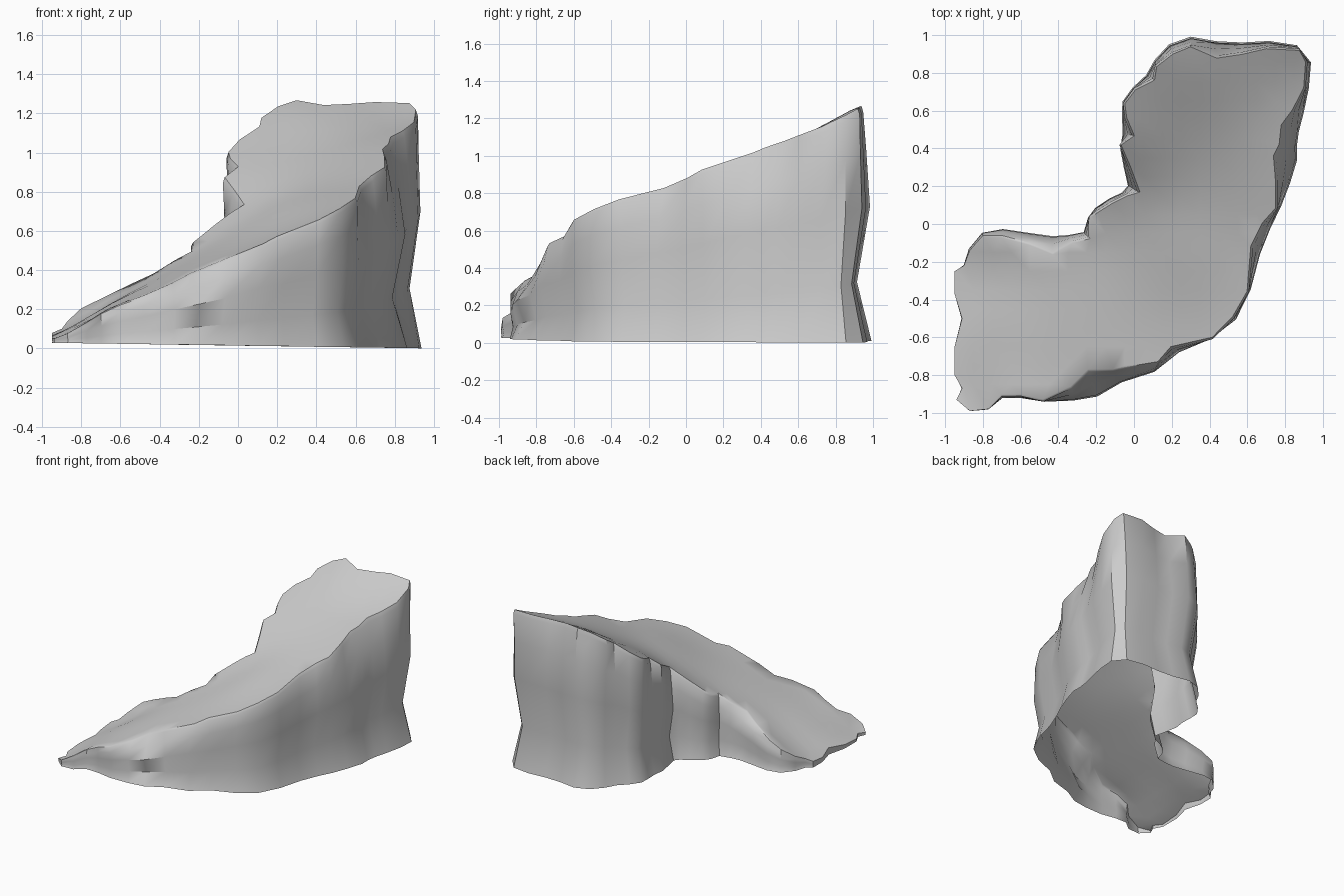
import bpy, bmesh, math
from mathutils import Vector
from mathutils.geometry import delaunay_2d_cdt

if "Cube" in bpy.data.objects:
    bpy.data.objects.remove(bpy.data.objects["Cube"])

# Jagged rim outline seen from above, counter-clockwise
RIM = [Vector(p) for p in [
    (-.94, -.93), (-.87, -.99), (-.77, -.98), (-.70, -.91), (-.60, -.91), (-.48, -.94),
    (-.33, -.87), (-.24, -.78), (-.11, -.78), (.13, -.74), (.20, -.66), (.42, -.61),
    (.53, -.50), (.61, -.36), (.63, -.12), (.69, .0), (.76, .08), (.76, .24),
    (.75, .36), (.78, .42), (.79, .52), (.85, .60), (.91, .72), (.92, .86),
    (.88, .93), (.70, .94), (.57, .91), (.44, .89), (.30, .95), (.20, .91),
    (.11, .84), (.10, .77), (.0, .72), (-.06, .64), (-.05, .56), (-.01, .47),
    (-.08, .42), (-.03, .30), (.02, .17), (-.04, .16), (-.12, .12), (-.20, .07),
    (-.24, .04), (-.24, -.07), (-.33, -.09), (-.43, -.15), (-.55, -.10), (-.70, -.06),
    (-.80, -.06), (-.87, -.14), (-.90, -.22), (-.95, -.25), (-.95, -.37), (-.91, -.50),
    (-.95, -.65), (-.95, -.80), (-.91, -.87)]]
N = len(RIM)

# Ramp heights at a few spots
SPOTS = [(-.95, -.60, .065), (-.90, -.95, .06), (-.93, -.25, .085), (-.70, -.08, .25),
         (-.43, -.13, .39), (-.24, .0, .52), (.02, .17, .73), (-.08, .42, .87),
         (-.06, .64, 1.0), (.20, .91, 1.24), (.55, .92, 1.26), (.90, .93, 1.26),
         (.92, .80, 1.19), (.77, .38, 1.03), (.63, -.12, .83), (.45, -.60, .67),
         (.20, -.66, .57), (-.20, -.78, .40), (-.48, -.94, .27), (-.70, -.92, .18),
         (-.70, -.50, .20), (-.31, -.45, .40), (.27, -.15, .73), (.36, .53, 1.04)]


def kernel(x, y, s):
    return math.sqrt((x - s[0]) ** 2 + (y - s[1]) ** 2 + .03)


def solve(rows):
    n = len(rows)
    for i in range(n):
        p = max(range(i, n), key=lambda r: abs(rows[r][i]))
        rows[i], rows[p] = rows[p], rows[i]
        rows[i] = [v / rows[i][i] for v in rows[i]]
        for r in range(n):
            if r != i:
                f = rows[r][i]
                rows[r] = [a - f * b for a, b in zip(rows[r], rows[i])]
    return [r[-1] for r in rows]


WEIGHTS = solve([[kernel(a[0], a[1], b) for b in SPOTS] + [a[2]] for a in SPOTS])


def height(x, y):
    return min(1.27, max(.05, sum(w * kernel(x, y, s) for w, s in zip(WEIGHTS, SPOTS))))


# How far the cliff spreads beyond the rim, by rim index
SPREAD = [(0, 0), (5, .01), (6, .07), (7, .13), (8, .07), (9, .05), (10, .01), (13, .02),
          (16, .03), (18, .1), (20, .07), (22, .02), (25, .03), (28, .06), (31, .01),
          (38, .02), (43, .01), (45, .07), (48, .02), (50, 0), (N, 0)]


def spread(i):
    for (a, u), (b, v) in zip(SPREAD, SPREAD[1:]):
        if a <= i <= b:
            return u + (v - u) * (i - a) / (b - a)


def outward(i, k):
    d = RIM[(i + k) % N] - RIM[i - k]
    return Vector((d.y, -d.x)).normalized()


bm = bmesh.new()

# Cliff walls: stacked rings (height fraction, spread factor, wave), open underneath.
# The lower rings follow a gentler outline than the jagged rim.
LEVELS = [(0, .95, .01), (.25, .7, -.05), (.57, .9, .005), (.8, .5, 0), (.97, 0, 0)]
rings = []
for t, s, wave in LEVELS:
    ring = []
    for i, p in enumerate(RIM):
        top = height(p.x, p.y)
        foot = .015 * (.95 - p.x)
        soft = (RIM[i - 1] + p * 2 + RIM[(i + 1) % N]) / 4
        q = p.lerp(soft, min(1, (1 - t) * 3) * min(1, top * 1.5))
        q += outward(i, 2) * (s * spread(i) + wave * top / 1.2)
        ring.append(bm.verts.new((q.x, q.y, max(0, foot + (top - foot) * t))))
    rings.append(ring)

# Softened lip
lip = [p - outward(i, 1) * .012 for i, p in enumerate(RIM)]
rings.append([bm.verts.new((p.x, p.y, height(p.x, p.y))) for p in lip])
for lo, hi in zip(rings, rings[1:]):
    for i in range(N):
        j = (i + 1) % N
        bm.faces.new((lo[i], lo[j], hi[j], hi[i]))

# Sloping ramp surface filling the lip
grid = [Vector((-.95 + .1 * a, -.95 + .1 * b)) for a in range(20) for b in range(20)]
grid = [g for g in grid if min((g - p).length for p in lip) > .05]
pts, _, tris, *_ = delaunay_2d_cdt(lip + grid, [(i, (i + 1) % N) for i in range(N)],
                                   [list(range(N))], 1, 1e-5)
verts = [bm.verts.new((p.x, p.y, height(p.x, p.y))) for p in pts]
for t in tris:
    bm.faces.new([verts[i] for i in t])
bmesh.ops.delete(bm, geom=[v for v in bm.verts if not v.link_faces], context='VERTS')
bmesh.ops.remove_doubles(bm, verts=bm.verts, dist=1e-4)
bmesh.ops.recalc_face_normals(bm, faces=bm.faces)
if sum(f.normal.z * f.calc_area() for f in bm.faces) < 0:
    bmesh.ops.reverse_faces(bm, faces=bm.faces)

mesh = bpy.data.meshes.new("rock_ramp")
bm.to_mesh(mesh)
bm.free()
ramp = bpy.data.objects.new("rock_ramp", mesh)
bpy.context.collection.objects.link(ramp)
bpy.context.view_layer.objects.active = ramp
ramp.select_set(True)
bpy.ops.object.shade_smooth_by_angle(angle=math.radians(40))
